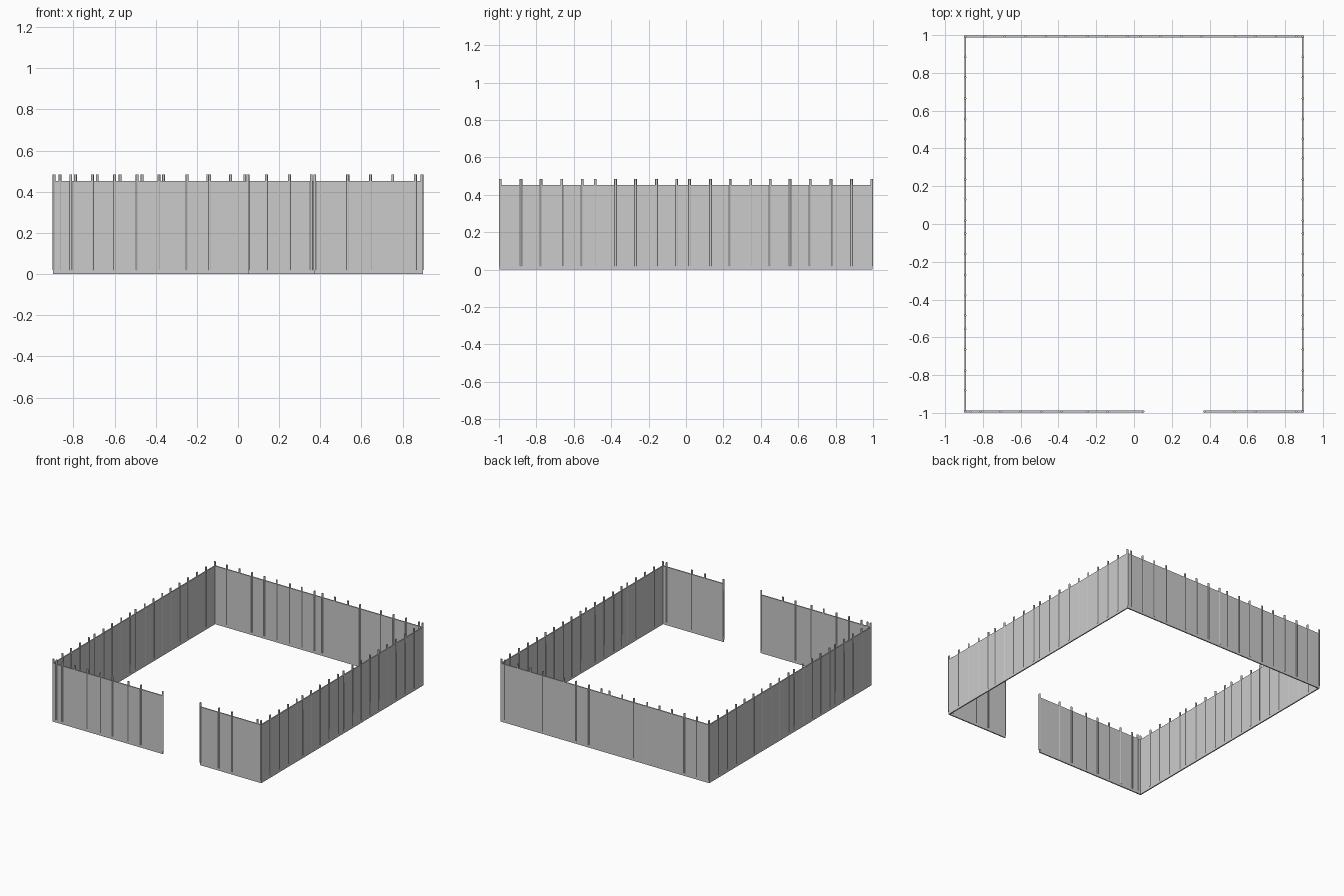
import bpy, bmesh
from mathutils import Matrix, Vector

if "Cube" in bpy.data.objects:
    bpy.data.objects.remove(bpy.data.objects["Cube"])

W, D = 0.894, 0.993          # wall centre lines
THICK, WALL_H = 0.009, 0.453
POST_R, POST_LOW, POST_TOP = 0.007, 0.02, 0.485


def make_object(name, bm):
    mesh = bpy.data.meshes.new(name)
    bm.to_mesh(mesh)
    bm.free()
    obj = bpy.data.objects.new(name, mesh)
    bpy.context.collection.objects.link(obj)
    return obj


def panel(name, x0, x1, y0, y1):
    bm = bmesh.new()
    size = Vector((x1 - x0, y1 - y0, WALL_H))
    centre = Vector(((x0 + x1) / 2, (y0 + y1) / 2, WALL_H / 2))
    bmesh.ops.create_cube(bm, size=1, matrix=Matrix.Translation(centre) @ Matrix.Diagonal(size).to_4x4())
    return make_object(name, bm)


def posts(name, points):
    bm = bmesh.new()
    for x, y in points:
        bmesh.ops.create_cone(bm, cap_ends=True, segments=8, radius1=POST_R, radius2=POST_R,
                              depth=POST_TOP - POST_LOW,
                              matrix=Matrix.Translation((x, y, (POST_TOP + POST_LOW) / 2)))
    obj = make_object(name, bm)
    for p in obj.data.polygons:
        p.use_smooth = len(p.vertices) == 4
    obj.data.set_sharp_from_angle(angle=0.9)
    return obj


t = THICK / 2
# Fence panels, with the gateway gap in the front
panel("back_panel", -W - t, W + t, D - t, D + t)
panel("left_panel", -W - t, -W + t, -D + t, D - t)
panel("right_panel", W - t, W + t, -D + t, D - t)
panel("front_left_panel", -W - t, 0.05, -D - t, -D + t)
panel("front_right_panel", 0.37, W + t, -D - t, -D + t)

# Posts along each run
front = [-.865, -.813, -.708, -.6, -.49, -.384, -.247, -.138, .048, .373, .533, .644, .862]
back = [-.79, -.684, -.573, -.466, -.362, -.248, -.147, -.036, .033, .138, .25,
        .356, .535, .644, .752, .862]
side = [-.882, -.775, -.664, -.555, -.485, -.377, -.27, -.158, -.05, .019, .131,
        .236, .346, .45, .556, .664, .775, .885]
posts("front_posts", [(x, -D) for x in front])
posts("back_posts", [(x, D) for x in back])
posts("left_posts", [(-W, y) for y in side])
posts("right_posts", [(W, y) for y in side])
posts("corner_posts", [(sx * W, sy * D) for sx in (-1, 1) for sy in (-1, 1)])
